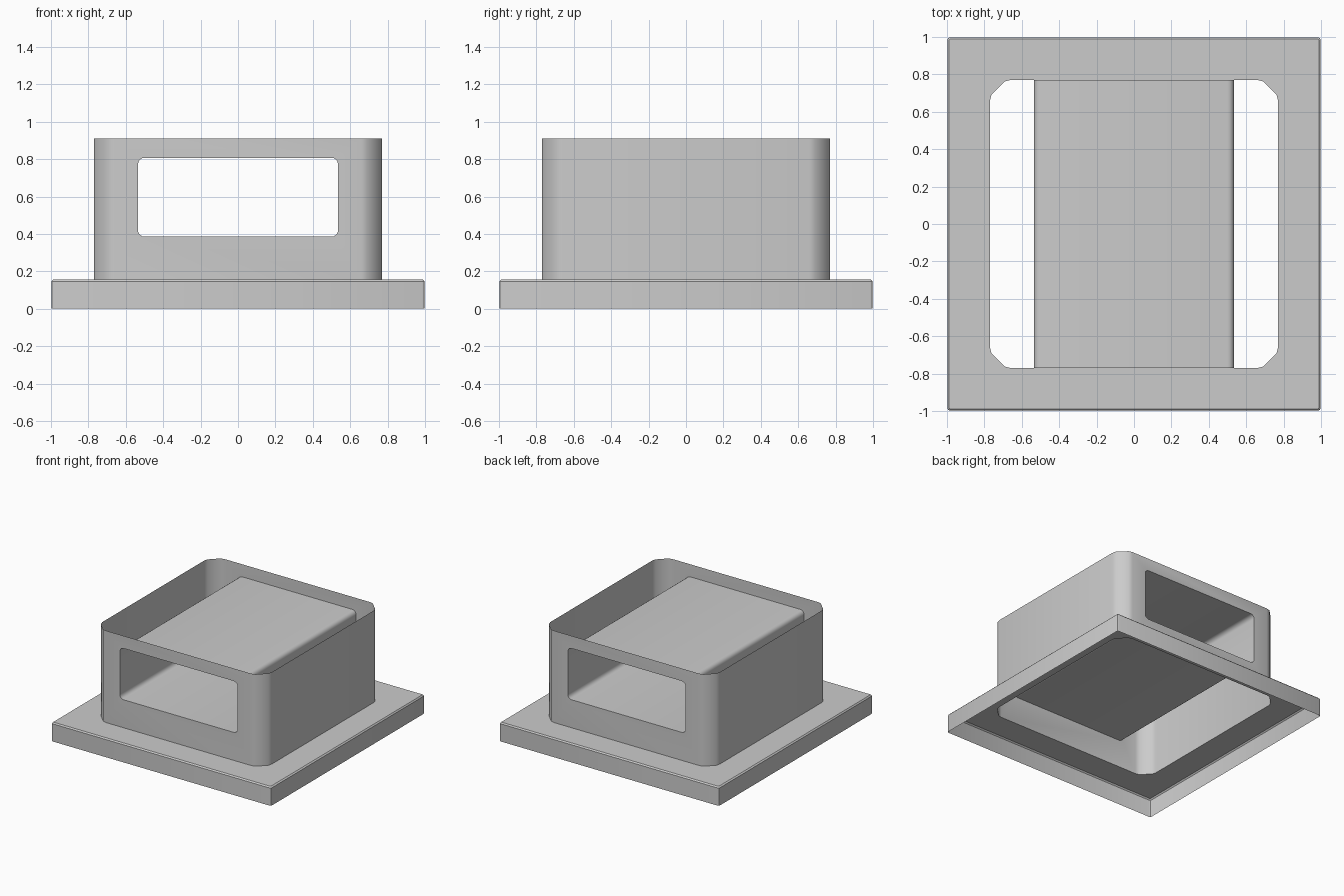
import bpy, bmesh, math

if "Cube" in bpy.data.objects:
    bpy.data.objects.remove(bpy.data.objects["Cube"])

Z_FLANGE, Z_TOP = 0.155, 0.91      # flange top, wall top
HALF, FLAT = 0.77, 0.66            # wall half width, end of the flat wall
TX, TZ0, TZ1 = 0.535, 0.385, 0.807  # tunnel opening


def rounded_rect(hx, hy, r, seg=4):
    pts = []
    for i, (sx, sy) in enumerate(((1, 1), (-1, 1), (-1, -1), (1, -1))):
        for k in range(seg + 1):
            a = math.pi / 2 * (i + k / seg)
            pts.append((sx * (hx - r) + r * math.cos(a), sy * (hy - r) + r * math.sin(a)))
    return pts


def add_loop(bm, pts):
    return [bm.verts.new(p) for p in pts]


def skin(bm, a, b):
    n = len(a)
    for i in range(n):
        j = (i + 1) % n
        bm.faces.new((a[i], a[j], b[j], b[i]))


def fill_between(bm, a, b, normal):
    edges = []
    for loop in (a, b):
        for i in range(len(loop)):
            v, w = loop[i], loop[(i + 1) % len(loop)]
            edges.append(bm.edges.get((v, w)) or bm.edges.new((v, w)))
    bmesh.ops.triangle_fill(bm, use_beauty=True, edges=edges, normal=normal)


def finish(bm, name):
    bmesh.ops.recalc_face_normals(bm, faces=bm.faces)
    mesh = bpy.data.meshes.new(name)
    bm.to_mesh(mesh)
    bm.free()
    ob = bpy.data.objects.new(name, mesh)
    bpy.context.collection.objects.link(ob)
    bpy.ops.object.select_all(action='DESELECT')
    ob.select_set(True)
    bpy.context.view_layer.objects.active = ob
    bpy.ops.object.shade_smooth_by_angle(angle=math.radians(35))
    return ob


# Wall outline: a square with softened chamfers at the corners
corner = [(HALF, FLAT), (0.762, 0.692), (0.692, 0.762), (FLAT, HALF)]
outline = []
for q in range(4):
    for x, y in corner:
        for _ in range(q):
            x, y = -y, x
        outline.append((x, y))

opening = [(x, z + (TZ0 + TZ1) / 2)
           for x, z in rounded_rect(TX, (TZ1 - TZ0) / 2, 0.035)]

# Flange: thin skirt open below, softened rim, top pierced by the wall outline
bm = bmesh.new()
base = rounded_rect(0.998, 0.998, 0.014, 2)
rim = rounded_rect(0.988, 0.988, 0.004, 2)
low = add_loop(bm, [(x, y, 0) for x, y in base])
mid = add_loop(bm, [(x, y, Z_FLANGE - 0.01) for x, y in base])
top = add_loop(bm, [(x, y, Z_FLANGE) for x, y in rim])
hole = add_loop(bm, [(x, y, Z_FLANGE) for x, y in outline])
skin(bm, low, mid)
skin(bm, mid, top)
fill_between(bm, top, hole, (0, 0, 1))
finish(bm, "flange")

# Housing walls: sides and corners as strips, front and back pierced by the opening
bm = bmesh.new()
foot = add_loop(bm, [(x, y, Z_FLANGE) for x, y in outline])
head = add_loop(bm, [(x, y, Z_TOP) for x, y in outline])
n = len(outline)
for i in range(n):
    j = (i + 1) % n
    quad = (foot[i], foot[j], head[j], head[i])
    y0, y1 = outline[i][1], outline[j][1]
    if abs(y0) == HALF and y0 == y1:
        cut = add_loop(bm, [(x, y0, z) for x, z in opening])
        fill_between(bm, quad, cut, (0, math.copysign(1, y0), 0))
    else:
        bm.faces.new(quad)
finish(bm, "housing_walls")

# Tunnel: rounded duct running from the front opening to the back one
bm = bmesh.new()
front = add_loop(bm, [(x, -HALF, z) for x, z in opening])
back = add_loop(bm, [(x, HALF, z) for x, z in opening])
skin(bm, front, back)
finish(bm, "tunnel")
